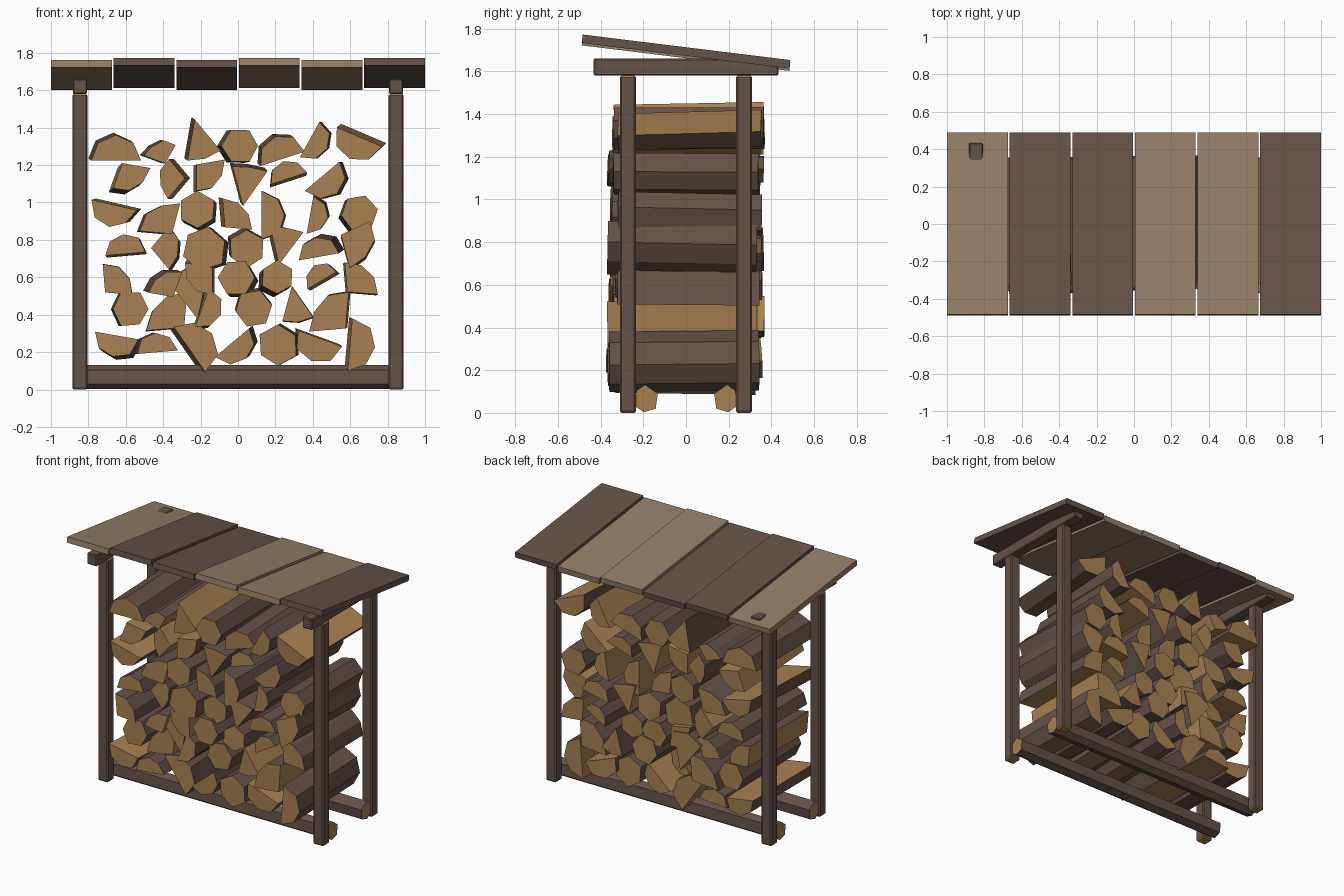
import bpy
import bmesh
import random
from math import radians, sin, cos

random.seed(4)
if "Cube" in bpy.data.objects:
    bpy.data.objects.remove(bpy.data.objects["Cube"], do_unlink=True)


def make_material(name, red, green, blue):
    material = bpy.data.materials.new(name)
    material.use_nodes = True
    colour = (red, green, blue, 1)
    material.diffuse_color = colour
    material.node_tree.nodes["Principled BSDF"].inputs["Base Color"].default_value = colour
    return material


bark = make_material("dark brown bark", .13, .084, .066)
cut_wood = make_material("cut tan wood", .395, .22, .085)
weathered = make_material("weathered light wood", .3, .212, .14)


def finish(name, mesh_builder, materials):
    mesh = bpy.data.meshes.new(name)
    bmesh.ops.recalc_face_normals(mesh_builder, faces=mesh_builder.faces)
    mesh_builder.to_mesh(mesh)
    mesh_builder.free()
    for material in materials:
        mesh.materials.append(material)
    item = bpy.data.objects.new(name, mesh)
    bpy.context.collection.objects.link(item)
    return item


def make_box(name, centre, size, materials, bevel=0.0, cut_ends=False):
    builder = bmesh.new()
    bmesh.ops.create_cube(builder, size=1)
    bmesh.ops.scale(builder, vec=size, verts=builder.verts)
    if bevel:
        bmesh.ops.bevel(builder, geom=builder.edges[:], offset=bevel,
                        segments=1, affect="EDGES")
    if cut_ends:
        builder.normal_update()
        for face in builder.faces:
            if abs(face.normal.z) > 0.5:
                face.material_index = 1
    item = finish(name, builder, materials)
    item.location = centre
    return item


def make_prism(name, outline, length, split_sides=()):
    """Extrude an (x, z) outline along y; ends and split sides show cut wood."""
    builder = bmesh.new()
    front = [builder.verts.new((x, -length / 2, z)) for x, z in outline]
    back = [builder.verts.new((x, length / 2, z)) for x, z in outline]
    for cap in (front, back):
        builder.faces.new(cap).material_index = 1
    count = len(outline)
    for i in range(count):
        j = (i + 1) % count
        side = builder.faces.new((front[i], front[j], back[j], back[i]))
        side.material_index = int(i in split_sides)
    return finish(name, builder, [bark, cut_wood])


# Frame: four posts, two roof bearers, two ground rails
for side, side_name in ((-1, "right"), (1, "left")):
    for depth, depth_name in ((-1, "front"), (1, "back")):
        make_box(f"{depth_name}_{side_name}_post", (side * .845, depth * .272, .79),
                 (.08, .075, 1.58), [bark, cut_wood], bevel=.008, cut_ends=True)
    make_box(f"{side_name}_roof_bearer", (side * .845, 0, 1.62),
             (.076, .866, .08), [bark], bevel=.006)

rail_outline = [(-.055, .03), (-.05, .105), (-.01, .132), (.05, .09), (.04, .02), (-.015, .003)]
for depth, depth_name in ((-1, "front"), (1, "back")):
    rail = make_prism(f"{depth_name}_ground_rail", [(x * -depth, z) for x, z in rail_outline], 1.75)
    rail.rotation_euler.z = radians(90)
    rail.location.y = depth * .182

# Sloping roof planks, alternately set a little higher
plank_colours = [weathered, bark, bark, weathered, weathered, bark]
for i, colour in enumerate(plank_colours):
    plank = make_box(f"roof_plank_{i + 1}", (-.8375 + .335 * i, 0, 1.682 + .011 * (i % 2)),
                     (.325, .98, .04), [colour])
    plank.rotation_euler.x = radians(-7)

# Firewood: x and z of the heart in hundredths, bark direction in degrees, radius
half_logs = [
    (-66, 123, 90, 14), (23, 124, 108, 13), (27, 112, 108, 10), (39, 134, -29, 11),
    (46, 114, -50, 12), (13, 93, 0, 13), (39, 94, -10, 10), (-60, 72, 95, 11),
    (45, 72, 100, 11), (46, 58, 120, 9), (-20, 43, -20, 11), (-64, 28, -100, 12),
    (-44, 20, 95, 11), (-27, 21, 35, 15), (-2, 26, -50, 12), (43, 28, -110, 13),
    (59, 24, -5, 14), (66, 136, -113, 13), (-65, 99, -103, 12),
]
third_logs = [
    (-63, 120, -60, 15), (-40, 121, 110, 12), (-27, 113, 180, 14), (-23, 120, -40, 15),
    (-36, 83, 125, 17), (-8, 87, 45, 15), (-46, 75, 0, 15), (55, 82, -25, 18),
    (-71, 52, 45, 15), (-36, 50, 120, 14), (-13, 66, 220, 15), (58, 52, 45, 16),
    (-29, 33, 135, 20), (58, 33, 135, 20),
]
wedge_logs = [
    (-24, 145, -75, 23), (2, 99, 80, 22), (21, 67, 78, 21), (-21, 38, 103, 27),
    (29, 55, -80, 20),
]
round_logs = [
    (0, 130, 0, 10), (-21, 95, 30, 10), (64, 94, 10, 10), (-17, 75, 20, 12),
    (4, 76, 30, 10), (0, 59, 0, 10), (20, 59, 30, 9), (-58, 43, 0, 10),
    (8, 44, 10, 10), (22, 24, 30, 11),
]


def make_logs(kind, logs, span, segments):
    whole = span == 360
    for number, (x, z, direction, radius) in enumerate(logs, 1):
        steps = segments if whole else segments + 1
        outline = []
        for k in range(steps):
            angle = radians(direction + span * (k / segments - .5))
            reach = radius / 100 * random.uniform(.94, 1.04)
            outline.append((reach * cos(angle), reach * sin(angle)))
        split = () if whole else (steps - 1,)
        if span < 180:
            outline.append((0, 0))
        if kind == "third":
            split = (steps - 1, steps)
        log = make_prism(f"{kind}_log_{number}", outline, random.uniform(.66, .705), split)
        log.location = (x / 100, random.uniform(-.025, .02), z / 100)
        log.rotation_euler = (random.uniform(-.03, .03), 0, random.uniform(-.04, .04))


make_logs("half", half_logs, 180, 4)
make_logs("third", third_logs, 100, 3)
make_logs("wedge", wedge_logs, 50, 2)
make_logs("round", round_logs, 360, 6)
